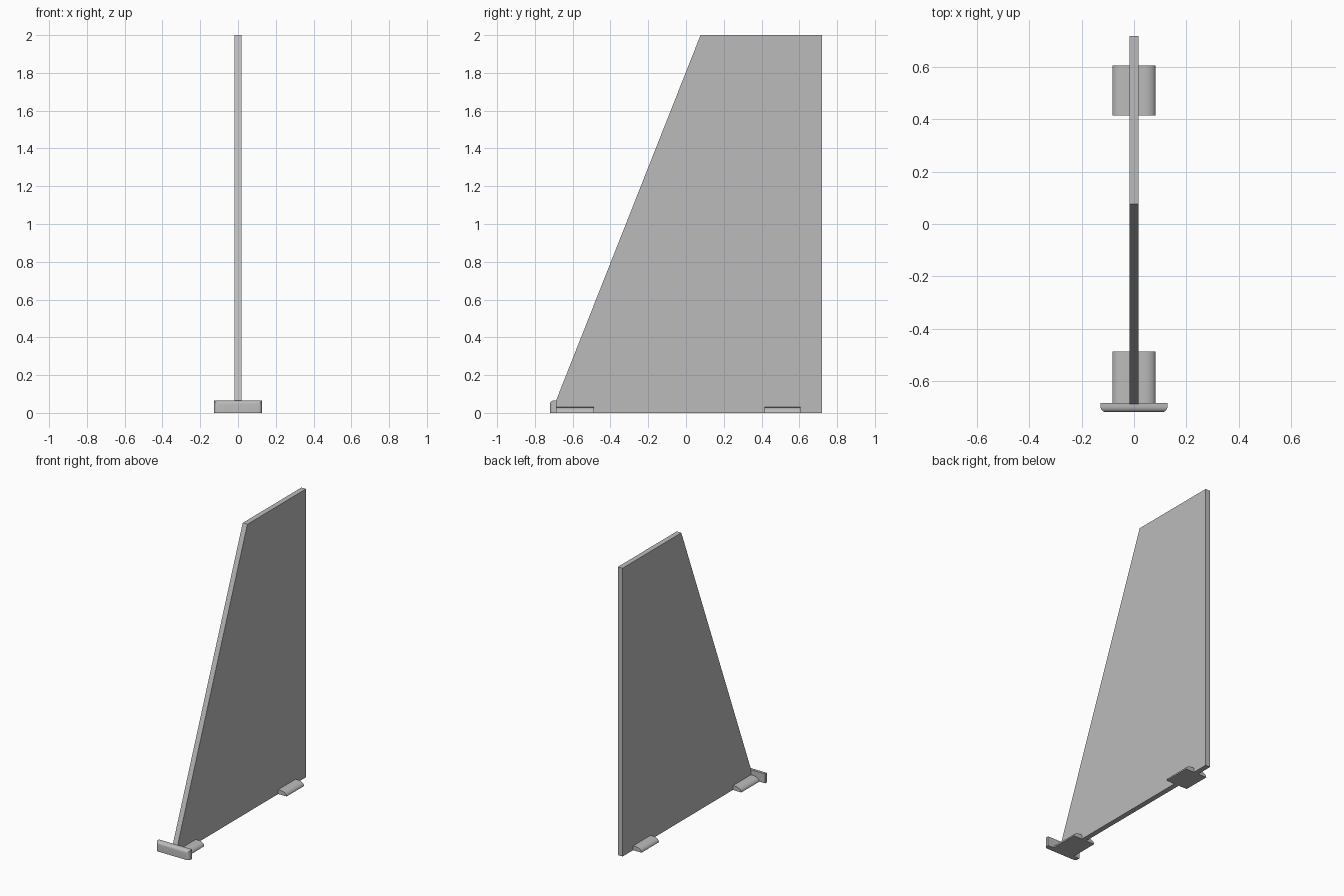
import bpy, bmesh, math
from mathutils import Vector

cube = bpy.data.objects.get("Cube")
if cube:
    bpy.data.objects.remove(cube, do_unlink=True)

grey = bpy.data.materials.new("plain grey")
grey.use_nodes = True
colour = (0.5, 0.5, 0.5, 1)
grey.diffuse_color = colour
grey.node_tree.nodes["Principled BSDF"].inputs["Base Color"].default_value = colour


def prism(name, profile, offset):
    """Extrude a closed 3D outline along an offset."""
    bm = bmesh.new()
    face = bm.faces.new([bm.verts.new(p) for p in profile])
    out = bmesh.ops.extrude_face_region(bm, geom=[face])
    moved = [v for v in out["geom"] if isinstance(v, bmesh.types.BMVert)]
    bmesh.ops.translate(bm, verts=moved, vec=Vector(offset))
    bmesh.ops.recalc_face_normals(bm, faces=bm.faces)
    mesh = bpy.data.meshes.new(name)
    bm.to_mesh(mesh)
    bm.free()
    mesh.materials.append(grey)
    obj = bpy.data.objects.new(name, mesh)
    bpy.context.collection.objects.link(obj)
    return obj


def smooth(obj):
    bpy.ops.object.select_all(action="DESELECT")
    obj.select_set(True)
    bpy.context.view_layer.objects.active = obj
    bpy.ops.object.shade_smooth_by_angle(angle=math.radians(35))


# Thin upright panel with a sloping front edge
t = 0.018
outline = [(-0.688, 0), (0.72, 0), (0.72, 2), (0.077, 2), (-0.688, 0.065)]
prism("upright_panel", [(-t, y, z) for y, z in outline], (2 * t, 0, 0))

# Low feet with rounded upper sides
half, height, rx = 0.083, 0.03, 0.045
arc = [i * math.pi / 16 for i in range(9)]
right = [(half - rx + rx * math.cos(a), height * math.sin(a)) for a in arc]
section = right + [(-x, z) for x, z in reversed(right)]
for name, y0, y1 in (("front_foot", -0.688, -0.488), ("rear_foot", 0.415, 0.606)):
    smooth(prism(name, [(x, y0, z) for x, z in section], (0, y1 - y0, 0)))

# Front end plate, rounded along its front side and top edges
w, front, back, top = 0.128, -0.72, -0.685, 0.066
plate = prism("front_end_plate",
              [(-w, front, 0), (w, front, 0), (w, front, top), (-w, front, top)],
              (0, back - front, 0))
bm = bmesh.new()
bm.from_mesh(plate.data)
edges = [e for e in bm.edges
         if all(v.co.y < front + 0.001 for v in e.verts)
         and any(v.co.z > 0.01 for v in e.verts)]
bmesh.ops.bevel(bm, geom=edges, offset=0.022, segments=5, profile=0.5, affect="EDGES")
bm.to_mesh(plate.data)
bm.free()
smooth(plate)
